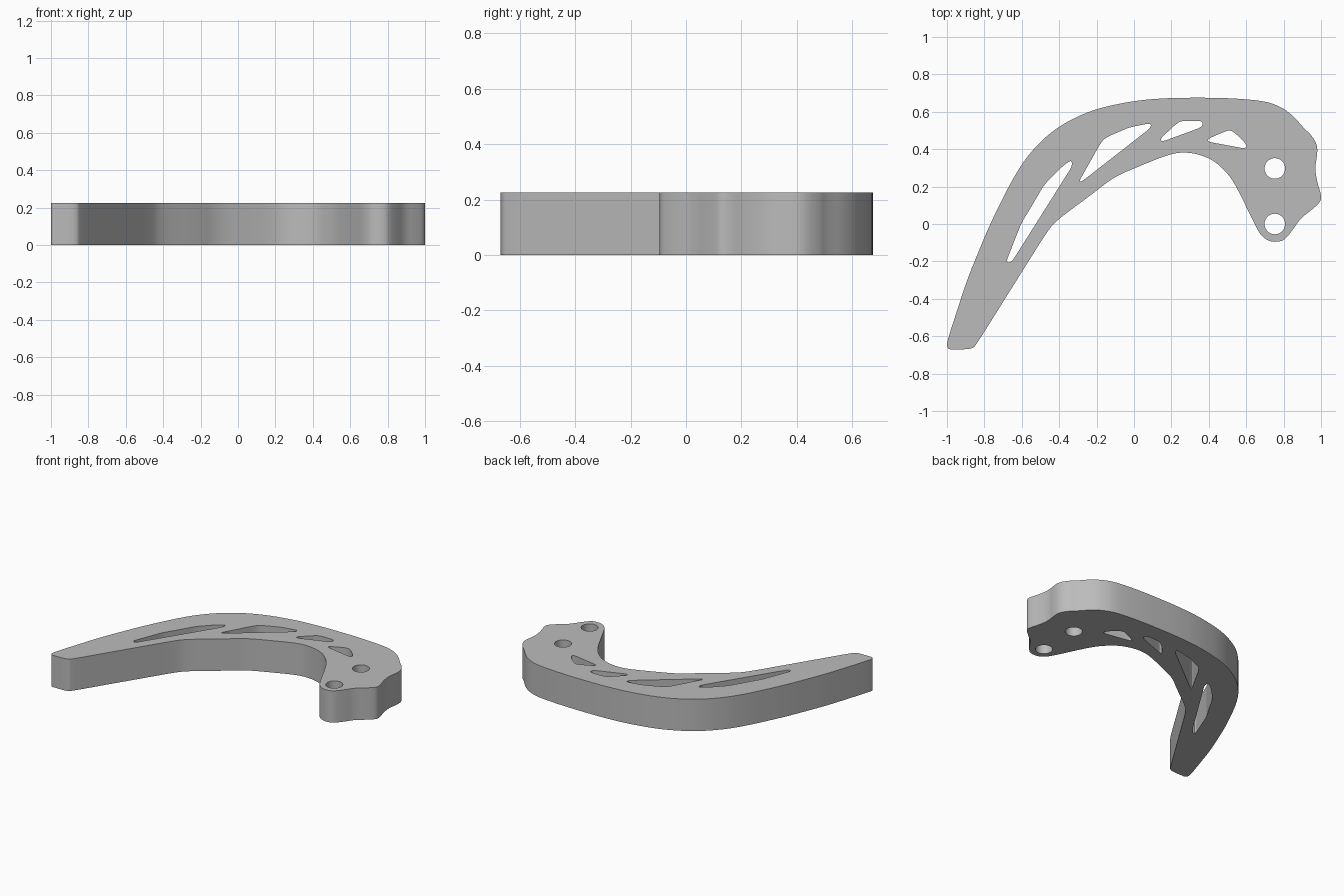
import bpy
import bmesh
import math
from mathutils import Vector

THICKNESS = 0.225

cube = bpy.data.objects.get("Cube")
if cube:
    bpy.data.objects.remove(cube, do_unlink=True)


def rounded(corners, cut, steps=5):
    """Closed outline with every corner replaced by a small quadratic arc."""
    points = [Vector(corner) for corner in corners]
    count = len(points)
    result = []
    for index, corner in enumerate(points):
        before = points[index - 1] - corner
        after = points[(index + 1) % count] - corner
        start = corner + before.normalized() * min(cut, before.length * 0.49)
        end = corner + after.normalized() * min(cut, after.length * 0.49)
        for step in range(steps + 1):
            t = step / steps
            result.append(start.lerp(corner, t).lerp(corner.lerp(end, t), t))
    return result


def circle(center, radius, sides=40):
    middle = Vector(center)
    return [middle + radius * Vector((math.cos(math.tau * i / sides),
                                      math.sin(math.tau * i / sides)))
            for i in range(sides)]


def extruded_plate(name, loops, thickness, material):
    """Fill the first loop, leave the other loops open, and give it thickness."""
    curve = bpy.data.curves.new(name + "_profile", "CURVE")
    curve.dimensions = "2D"
    curve.fill_mode = "BOTH"
    curve.extrude = thickness / 2
    for loop in loops:
        spline = curve.splines.new("POLY")
        spline.points.add(len(loop) - 1)
        for target, point in zip(spline.points, loop):
            target.co = (point.x, point.y, 0, 1)
        spline.use_cyclic_u = True
    profile = bpy.data.objects.new(name + "_profile", curve)
    bpy.context.collection.objects.link(profile)
    bpy.context.view_layer.update()
    graph = bpy.context.evaluated_depsgraph_get()
    mesh = bpy.data.meshes.new_from_object(profile.evaluated_get(graph))
    bpy.data.objects.remove(profile, do_unlink=True)

    # Weld caps to walls and stand the plate on the ground
    bm = bmesh.new()
    bm.from_mesh(mesh)
    bmesh.ops.remove_doubles(bm, verts=bm.verts, dist=0.0002)
    bmesh.ops.recalc_face_normals(bm, faces=bm.faces)
    bmesh.ops.translate(bm, verts=bm.verts, vec=(0, 0, thickness / 2))
    bm.to_mesh(mesh)
    bm.free()

    mesh.name = name
    mesh.materials.clear()
    mesh.materials.append(material)
    plate = bpy.data.objects.new(name, mesh)
    bpy.context.collection.objects.link(plate)
    bpy.ops.object.select_all(action="DESELECT")
    plate.select_set(True)
    bpy.context.view_layer.objects.active = plate
    bpy.ops.object.shade_smooth_by_angle(angle=math.radians(35))
    return plate


grey = bpy.data.materials.new("plain grey")
grey.use_nodes = True
grey.diffuse_color = (0.5, 0.5, 0.5, 1)
grey.node_tree.nodes["Principled BSDF"].inputs["Base Color"].default_value = grey.diffuse_color

# Outer back of the arm, from the tip to the mounting head
outer_edge = [
    (-.97, -.67), (-.99, -.67), (-1, -.655), (-1, -.63), (-.89, -.29),
    (-.77, 0), (-.65, .24), (-.56, .38), (-.42, .515), (-.23, .61),
    (0, .66), (.2, .675), (.48, .675), (.69, .66),
]
# Wavy mounting head
head_edge = [
    (.78, .63), (.85, .58), (.91, .51), (.945, .48), (.98, .425),
    (.98, .37), (.967, .3), (.98, .22), (1, .16), (1, .12),
    (.95, .075), (.89, .03), (.85, -.03), (.81, -.08), (.78, -.095),
    (.725, -.095), (.675, -.06),
]
# Inner hollow of the arm, back to the tip
inner_edge = [
    (.63, .03), (.565, .165), (.515, .255), (.435, .335), (.35, .373),
    (.26, .385), (.18, .37), (.03, .31), (-.11, .25), (-.21, .17),
    (-.42, .015), (-.47, -.05), (-.555, -.185), (-.84, -.64), (-.865, -.67),
]
outline = rounded(outer_edge + head_edge + inner_edge, cut=0.1)

# Lightening slots along the arm
slots = [
    [(-.685, -.205), (-.655, -.205), (-.33, .31), (-.335, .345),
     (-.395, .297), (-.48, .21), (-.565, .065), (-.6, .01)],
    [(-.295, .225), (-.275, .23), (.09, .515), (.09, .54),
     (-.03, .515), (-.155, .46), (-.18, .43)],
    [(.14, .455), (.15, .44), (.355, .515), (.37, .535),
     (.36, .552), (.255, .552), (.225, .535)],
    [(.395, .455), (.395, .44), (.595, .403), (.605, .42),
     (.565, .465), (.515, .505), (.475, .49)],
]
slot_loops = [rounded(slot, cut=0.03) for slot in slots]

# Two bolt holes in the head
bolt_holes = [circle((.753, y), 0.055) for y in (0, .297)]

extruded_plate("curved_arm", [outline] + slot_loops + bolt_holes, THICKNESS, grey)
